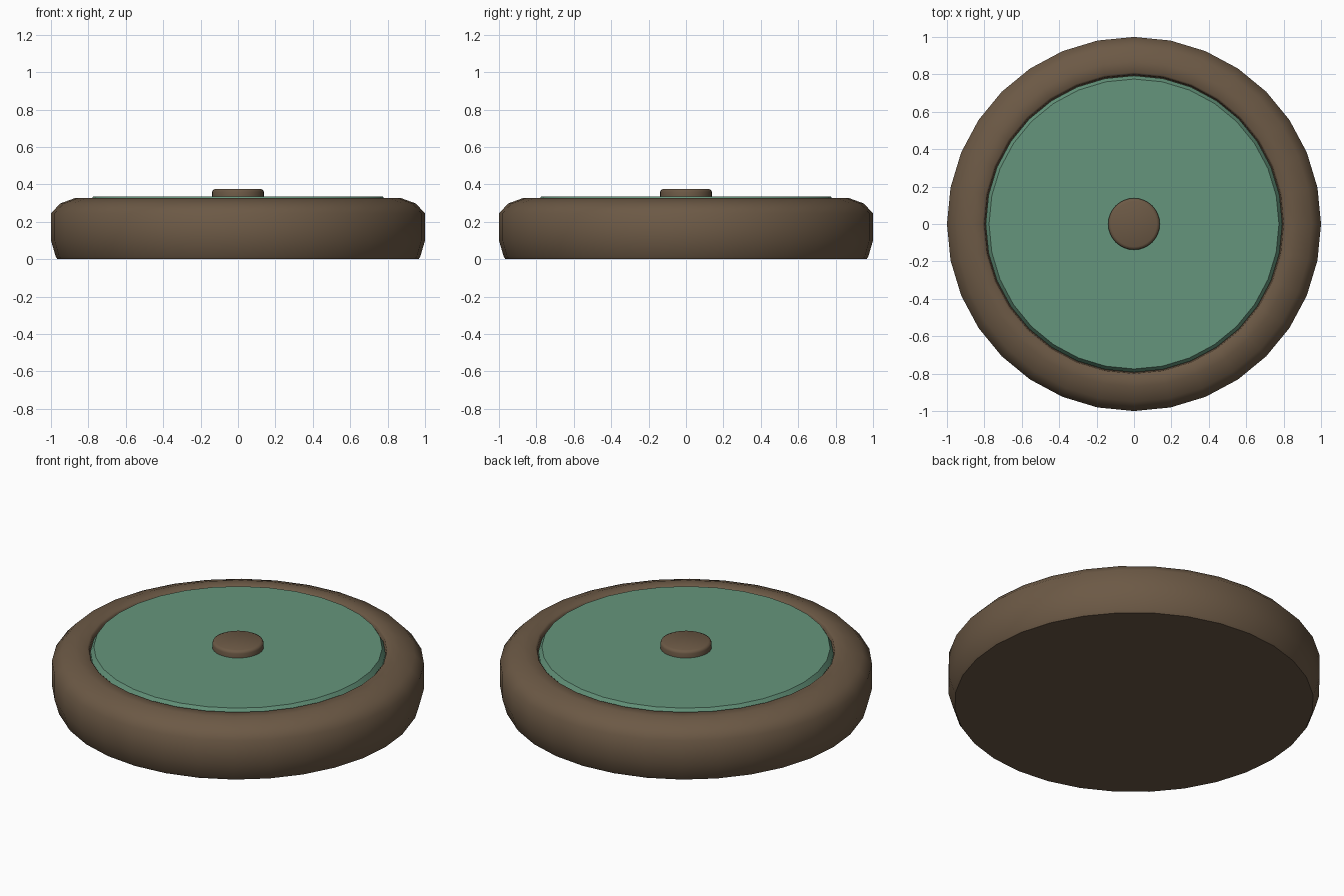
import bpy
import bmesh
import math

if "Cube" in bpy.data.objects:
    bpy.data.objects.remove(bpy.data.objects["Cube"])


def material(name, rgb):
    m = bpy.data.materials.new(name)
    m.diffuse_color = (*rgb, 1)
    m.use_nodes = True
    m.node_tree.nodes["Principled BSDF"].inputs["Base Color"].default_value = m.diffuse_color
    return m


def lathe(name, profile, mat, angle, segments=32):
    """Revolve an (r, z) profile around z; r = 0 ends are welded into poles."""
    bm = bmesh.new()
    verts = [bm.verts.new((r, 0, z)) for r, z in profile]
    edges = [bm.edges.new(pair) for pair in zip(verts, verts[1:])]
    bmesh.ops.spin(bm, geom=verts + edges, cent=(0, 0, 0), axis=(0, 0, 1),
                   angle=2 * math.pi, steps=segments, use_duplicate=False)
    bmesh.ops.remove_doubles(bm, verts=bm.verts, dist=0.0005)
    bmesh.ops.recalc_face_normals(bm, faces=bm.faces)
    mesh = bpy.data.meshes.new(name)
    bm.to_mesh(mesh)
    bm.free()
    ob = bpy.data.objects.new(name, mesh)
    bpy.context.collection.objects.link(ob)
    mesh.materials.append(mat)
    bpy.ops.object.select_all(action='DESELECT')
    ob.select_set(True)
    bpy.context.view_layer.objects.active = ob
    bpy.ops.object.shade_smooth_by_angle(angle=math.radians(angle))
    return ob


brown = material("brown", (0.15, 0.10, 0.06))
green = material("green", (0.13, 0.30, 0.20))

# Rounded outer body with a shallow recess in the top
lathe("round_body", [(0, 0), (0.965, 0), (0.975, 0.015), (1.0, 0.10),
                     (1.0, 0.245), (0.95, 0.298), (0.87, 0.327),
                     (0.81, 0.327), (0.80, 0.318), (0.795, 0.28),
                     (0, 0.28)], brown, 50)

# Inset top panel with a chamfered edge
lathe("top_panel", [(0, 0.28), (0.793, 0.28), (0.793, 0.305),
                    (0.775, 0.335), (0, 0.335)], green, 30)

# Small centre button
lathe("centre_button", [(0, 0.325), (0.138, 0.325), (0.138, 0.36),
                        (0.134, 0.37), (0.122, 0.376), (0, 0.376)], brown, 50)
